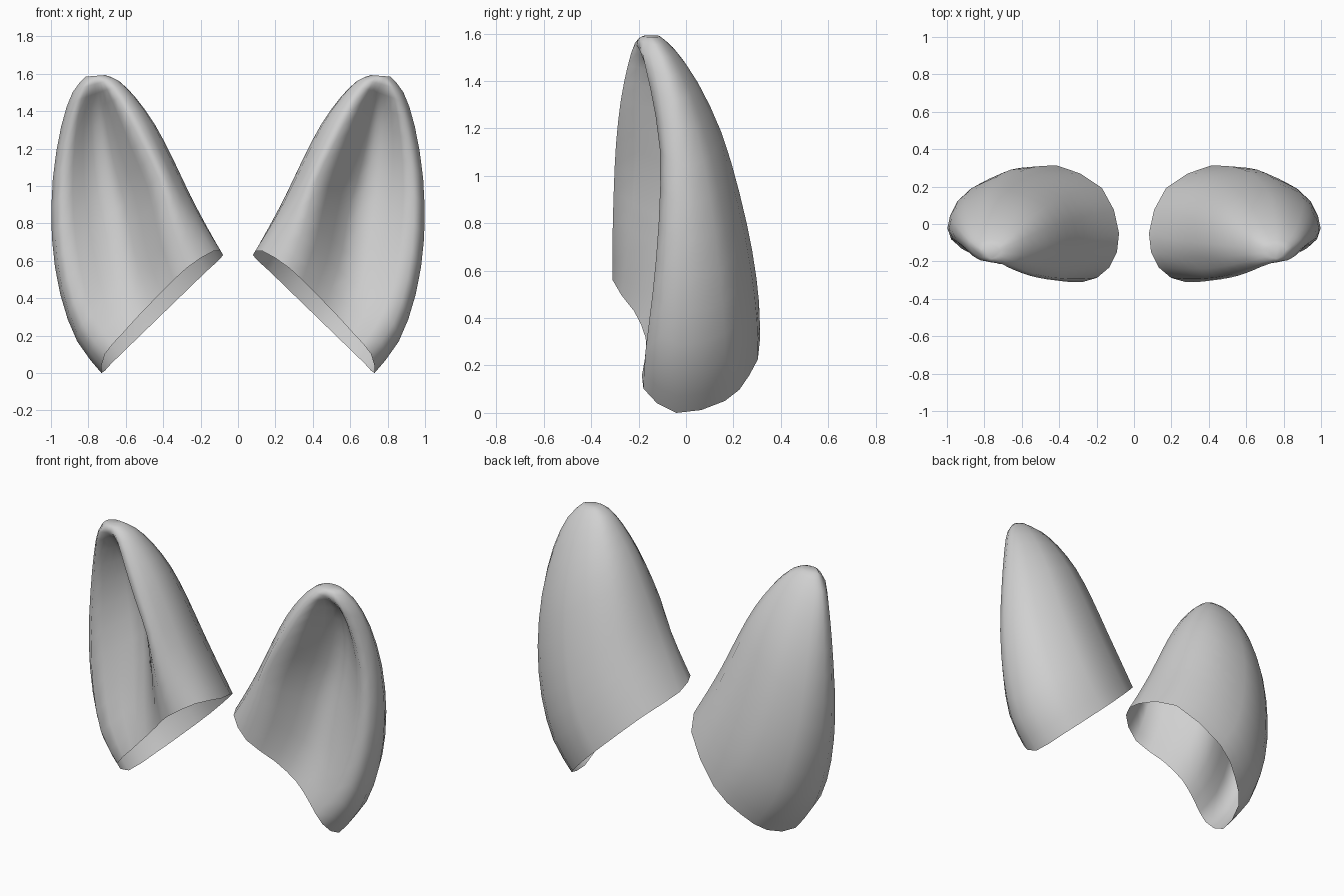
import bpy
import bmesh
import math

cube = bpy.data.objects.get("Cube")
if cube:
    bpy.data.objects.remove(cube, do_unlink=True)

# Single grey material
grey = bpy.data.materials.new("plain grey")
grey.use_nodes = True
grey.diffuse_color = (0.63, 0.63, 0.63, 1)
grey.node_tree.nodes["Principled BSDF"].inputs["Base Color"].default_value = (0.63, 0.63, 0.63, 1)

# Ear sections from the open base to the tip:
# inner edge x, z | outer edge x, z | y of inner edge, inner rim, hollow, outer rim, outer edge, back
SECTIONS = [
    (0.08, 0.63, 0.73, 0.00, -0.05, -0.31, -0.17, -0.18, -0.04, 0.312),
    (0.165, 0.78, 0.86, 0.17, -0.07, -0.31, -0.09, -0.17, -0.03, 0.308),
    (0.255, 0.95, 0.95, 0.42, -0.09, -0.305, -0.03, -0.14, -0.02, 0.28),
    (0.35, 1.15, 0.995, 0.72, -0.10, -0.295, 0.01, -0.115, -0.02, 0.225),
    (0.445, 1.33, 0.99, 1.04, -0.11, -0.275, -0.005, -0.11, -0.03, 0.15),
    (0.545, 1.47, 0.945, 1.32, -0.12, -0.245, -0.085, -0.15, -0.06, 0.05),
    (0.635, 1.56, 0.885, 1.50, -0.13, -0.215, -0.205, -0.185, -0.11, -0.045),
    (0.71, 1.593, 0.815, 1.585, -0.14, -0.18, -0.185, -0.17, -0.15, -0.11),
]


def lerp(a, b, f):
    return a + (b - a) * f


def smooth_points(points, steps, closed):
    """Subdivide a list of tuples with a Catmull-Rom spline."""
    n = len(points)
    pick = (lambda i: points[i % n]) if closed else (lambda i: points[max(0, min(n - 1, i))])
    out = []
    for i in range(n if closed else n - 1):
        a, b, c, d = (pick(i + k) for k in (-1, 0, 1, 2))
        for s in range(steps):
            t = s / steps
            out.append(tuple(
                0.5 * (2 * q + (r - p) * t + (2 * p - 5 * q + 4 * r - w) * t * t
                       + (3 * q - p - 3 * r + w) * t ** 3)
                for p, q, r, w in zip(a, b, c, d)))
    if not closed:
        out.append(points[-1])
    return out


def ear_ring(section, t):
    """Closed cross-section: rolled rims in front, a hollow between, a round back."""
    xi, zi, xo, zo, yi, y_rim, y_hollow, y_out_rim, yo, yb = section
    # The rims widen and the hollow narrows toward the tip
    rim = 0.30 - 0.12 * min(1, 3 * t) + 0.12 * max(0, (t - 0.4) / 0.6)
    hollow = lerp(0.68, 0.52, min(1, 3 * t))
    out_rim = 0.97 - 0.2 * t ** 1.5
    raise_front = 0.12 * (1 - t)
    # across, depth, share of the front lift
    outline = [
        (0.00, yi, 0.0),
        (0.08, lerp(yi, y_rim, 0.7), 0.6),
        (rim, y_rim, 1.0),
        (lerp(rim, hollow, 0.55), lerp(y_rim, y_hollow, 0.65), 1.0),
        (hollow, y_hollow, 0.95),
        (lerp(hollow, out_rim, 0.5), lerp(y_hollow, y_out_rim, 0.4), 0.85),
        (out_rim, y_out_rim, 0.7),
        (1.00, yo, 0.0),
        (0.92, lerp(yo, yb, 0.58), 0.0),
        (0.75, lerp(yo, yb, 0.87), 0.0),
        (0.51, yb, 0.0),
        (lerp(0.14, 0.10, t), lerp(yi, yb, 0.67), 0.0),
    ]
    return [(lerp(xi, xo, u), y, lerp(zi, zo, u) + lift * raise_front)
            for u, y, lift in smooth_points(outline, 2, True)]


def make_ear(name, side):
    bm = bmesh.new()
    rows = smooth_points(SECTIONS, 2, False)
    rings = [[bm.verts.new((side * x, y, z))
              for x, y, z in ear_ring(row, i / (len(rows) - 1))]
             for i, row in enumerate(rows)]
    # Skin between neighbouring rings; the base stays open
    for low, high in zip(rings, rings[1:]):
        for j in range(len(low)):
            k = (j + 1) % len(low)
            quad = [low[j], low[k], high[k], high[j]]
            bm.faces.new(quad if side > 0 else quad[::-1])
    # Tip cap
    bm.faces.new(rings[-1] if side > 0 else rings[-1][::-1])
    mesh = bpy.data.meshes.new(name)
    bm.to_mesh(mesh)
    bm.free()
    mesh.materials.append(grey)
    ear = bpy.data.objects.new(name, mesh)
    bpy.context.collection.objects.link(ear)
    bpy.ops.object.select_all(action='DESELECT')
    ear.select_set(True)
    bpy.context.view_layer.objects.active = ear
    bpy.ops.object.shade_smooth_by_angle(angle=math.radians(80))


make_ear("left_ear", 1)
make_ear("right_ear", -1)
